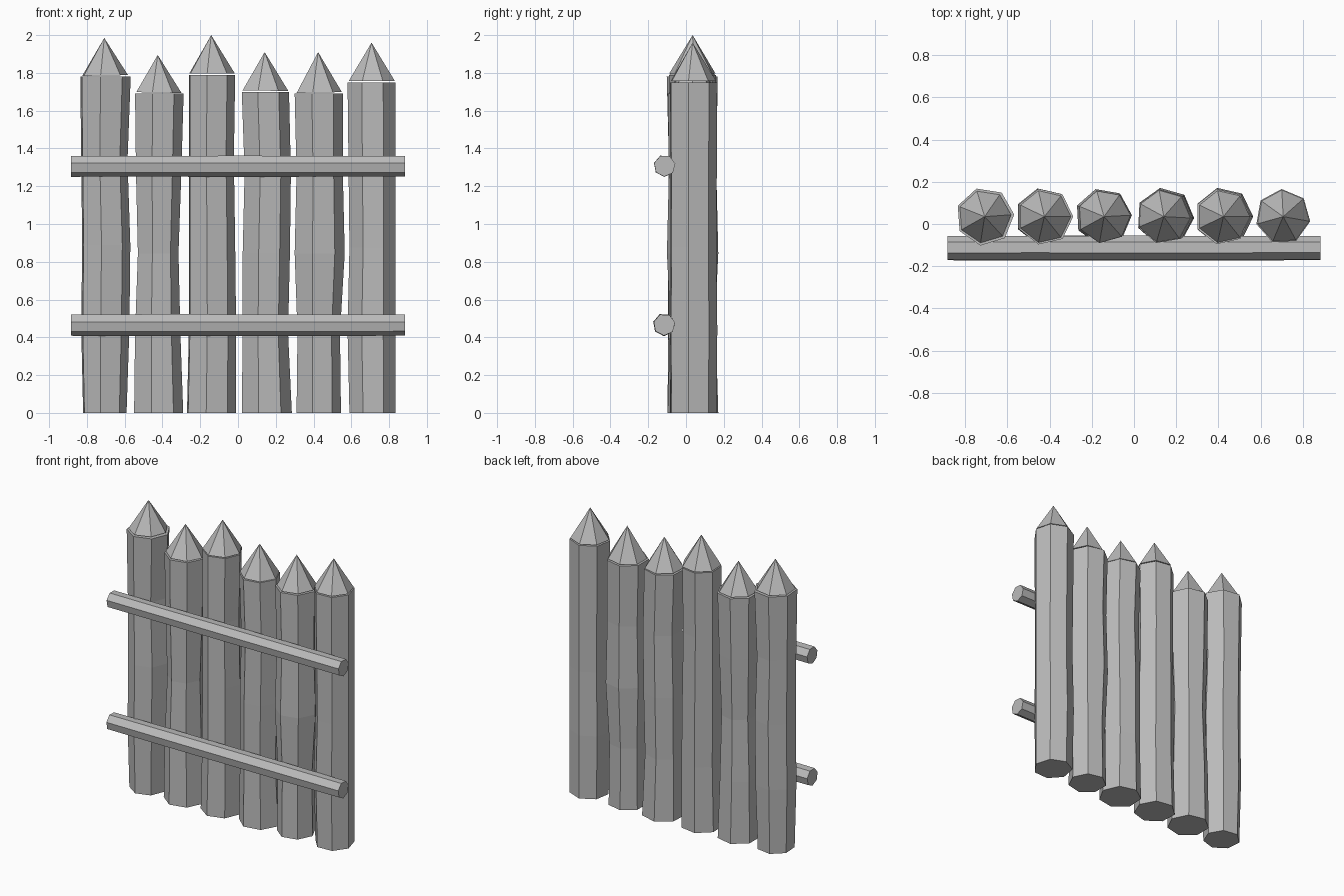
import bpy, bmesh, math, random
from mathutils import Vector, Matrix

random.seed(4)
SIDES = 7
POST_Y = 0.035

cube = bpy.data.objects.get("Cube")
if cube:
    bpy.data.objects.remove(cube, do_unlink=True)

wood = bpy.data.materials.new("grey_wood")
wood.use_nodes = True
GREY = (0.5, 0.5, 0.5, 1)
wood.diffuse_color = GREY
wood.node_tree.nodes["Principled BSDF"].inputs["Base Color"].default_value = GREY


def angles(phase):
    return [math.radians(phase) + math.tau * i / SIDES for i in range(SIDES)]


def finish(name, bm):
    bmesh.ops.recalc_face_normals(bm, faces=bm.faces)
    mesh = bpy.data.meshes.new(name)
    bm.to_mesh(mesh)
    bm.free()
    mesh.materials.append(wood)
    obj = bpy.data.objects.new(name, mesh)
    bpy.context.collection.objects.link(obj)
    return obj


def loft(name, rings):
    """Join rings of points into a closed, flat-faced log."""
    bm = bmesh.new()
    loops = [[bm.verts.new(p) for p in ring] for ring in rings]
    for low, high in zip(loops, loops[1:]):
        for i in range(SIDES):
            j = (i + 1) % SIDES
            bm.faces.new((low[i], low[j], high[j], high[i]))
    bm.faces.new(loops[0][::-1])
    bm.faces.new(loops[-1])
    return finish(name, bm)


def post(name, lefts, rights, top, phase):
    """Rough log whose outline wanders between the given left and right edges."""
    turn = angles(phase)
    lo, hi = min(map(math.cos, turn)), max(map(math.cos, turn))
    rings = []
    for i, (left, right) in enumerate(zip(lefts, rights)):
        r = (right - left) / (hi - lo)
        x = left - lo * r
        z = top * i / (len(lefts) - 1)
        rings.append([Vector((x + r * math.cos(a), POST_Y + r * math.sin(a), z)) for a in turn])
    return loft(name, rings)


def point(name, x, base, tip, phase, tilt):
    """Sharpened cap, slightly tilted on top of its log."""
    bm = bmesh.new()
    lean = Matrix.Rotation(math.radians(tilt), 3, "Y")
    centre = Vector((x, POST_Y, base))
    ring = [bm.verts.new(centre + lean @ Vector((0.126 * math.cos(a), 0.126 * math.sin(a), 0)))
            for a in angles(phase)]
    apex = bm.verts.new((x, POST_Y, tip))
    for i in range(SIDES):
        bm.faces.new((ring[i], ring[(i + 1) % SIDES], apex))
    bm.faces.new(ring[::-1])
    return finish(name, bm)


def rail(name, y, z):
    rings = []
    for i in range(5):
        r = 0.059 + random.uniform(-0.002, 0.002)
        x = -0.885 + 1.77 * i / 4
        rings.append([Vector((x, y + r * math.cos(a), z + r * math.sin(a))) for a in angles(11)])
    return loft(name, rings)


# Posts: left edges, right edges (bottom to top), log top, tip, facing, cap tilt
POSTS = [
    ((-.82, -.83, -.825, -.83, -.835), (-.59, -.575, -.57, -.585, -.568), 1.78, 1.985, 4, -1),
    ((-.55, -.545, -.53, -.54, -.545), (-.29, -.305, -.315, -.3, -.288), 1.69, 1.895, 0, 1),
    ((-.27, -.26, -.26, -.26, -.26), (-.01, -.01, -.015, -.022, -.015), 1.79, 2.0, 3, 0),
    ((.02, .025, .025, .035, .02), (.285, .265, .275, .28, .27), 1.70, 1.91, -3, 1),
    ((.31, .315, .3, .31, .3), (.545, .54, .565, .555, .555), 1.69, 1.91, 0, -1),
    ((.59, .58, .59, .585, .58), (.835, .835, .835, .835, .835), 1.75, 1.96, -10, 0),
]
for n, (lefts, rights, top, tip, phase, tilt) in enumerate(POSTS, 1):
    post(f"post_{n}", lefts, rights, top, phase)
    point(f"post_point_{n}", -0.708 + 0.283 * (n - 1), top + 0.006, tip, phase, tilt)

# Cross rails on the front
rail("upper_rail", -0.113, 1.308)
rail("lower_rail", -0.115, 0.467)
